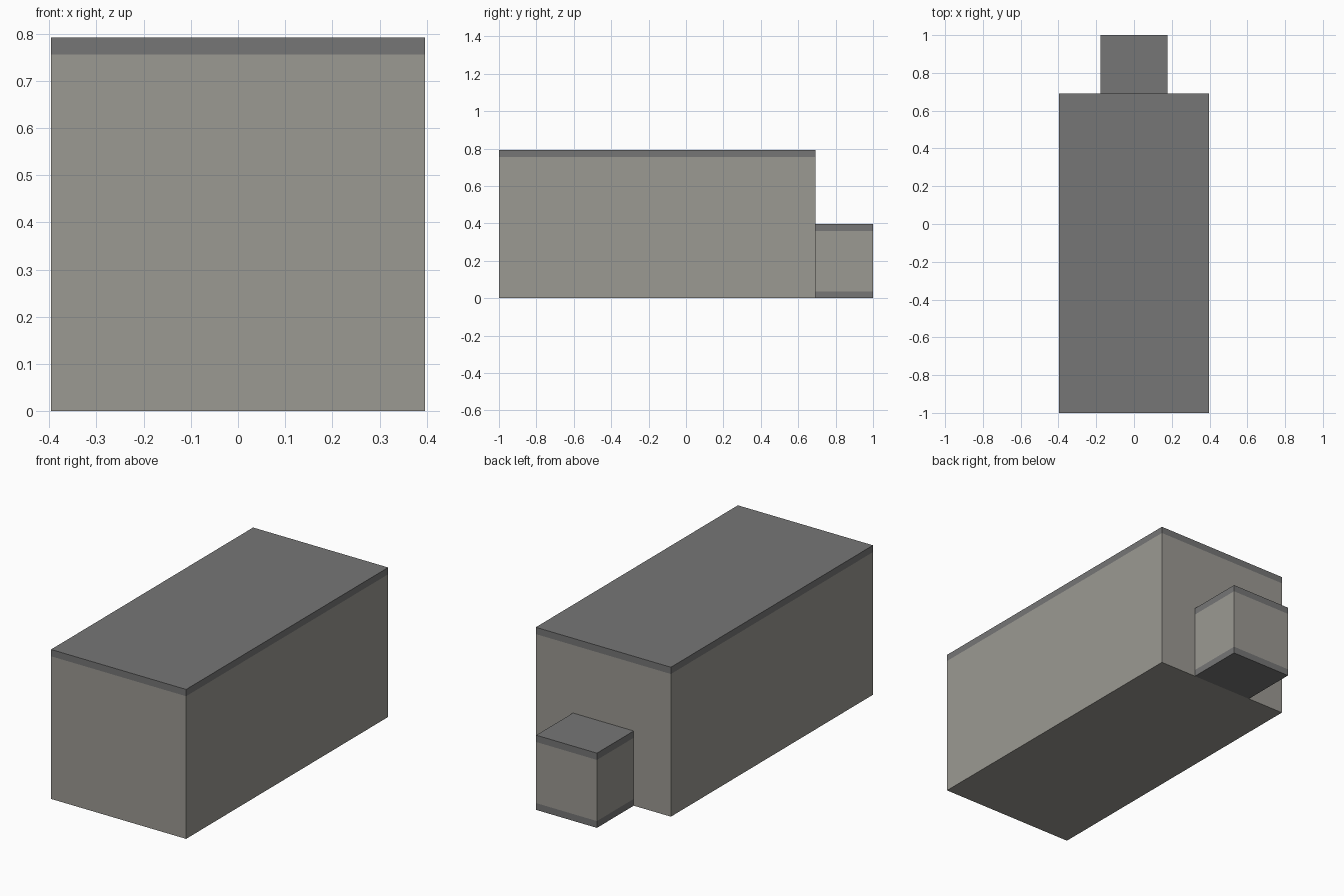
import bpy, bmesh

if "Cube" in bpy.data.objects:
    bpy.data.objects.remove(bpy.data.objects["Cube"])


def material(name, rgb):
    m = bpy.data.materials.new(name)
    m.diffuse_color = (*rgb, 1)
    m.use_nodes = True
    m.node_tree.nodes["Principled BSDF"].inputs["Base Color"].default_value = m.diffuse_color
    return m


WALL = material("light_grey", (0.33, 0.32, 0.29))
TRIM = material("dark_grey", (0.18, 0.18, 0.18))
BAND = 0.036


def banded_box(name, half_w, y0, y1, height, bottom_band):
    """Box whose top (and optionally bottom) edge is a flush dark band."""
    bm = bmesh.new()
    bmesh.ops.create_cube(bm, size=1)
    for v in bm.verts:
        v.co = (v.co.x * 2 * half_w,
                y0 + (v.co.y + 0.5) * (y1 - y0),
                (v.co.z + 0.5) * height)
    low = BAND if bottom_band else -1
    high = height - BAND
    for z in ([low] if bottom_band else []) + [high]:
        bmesh.ops.bisect_plane(bm, geom=bm.verts[:] + bm.edges[:] + bm.faces[:],
                               plane_co=(0, 0, z), plane_no=(0, 0, 1))
    for f in bm.faces:
        z = f.calc_center_median().z
        f.material_index = int(z > high or z < low)
    mesh = bpy.data.meshes.new(name)
    bm.to_mesh(mesh)
    bm.free()
    mesh.materials.append(WALL)
    mesh.materials.append(TRIM)
    ob = bpy.data.objects.new(name, mesh)
    bpy.context.collection.objects.link(ob)


# Large main block with a dark top
banded_box("main_block", 0.396, -1, 0.692, 0.792, False)
# Small block at the back with dark top and bottom
banded_box("rear_block", 0.178, 0.692, 1, 0.396, True)
